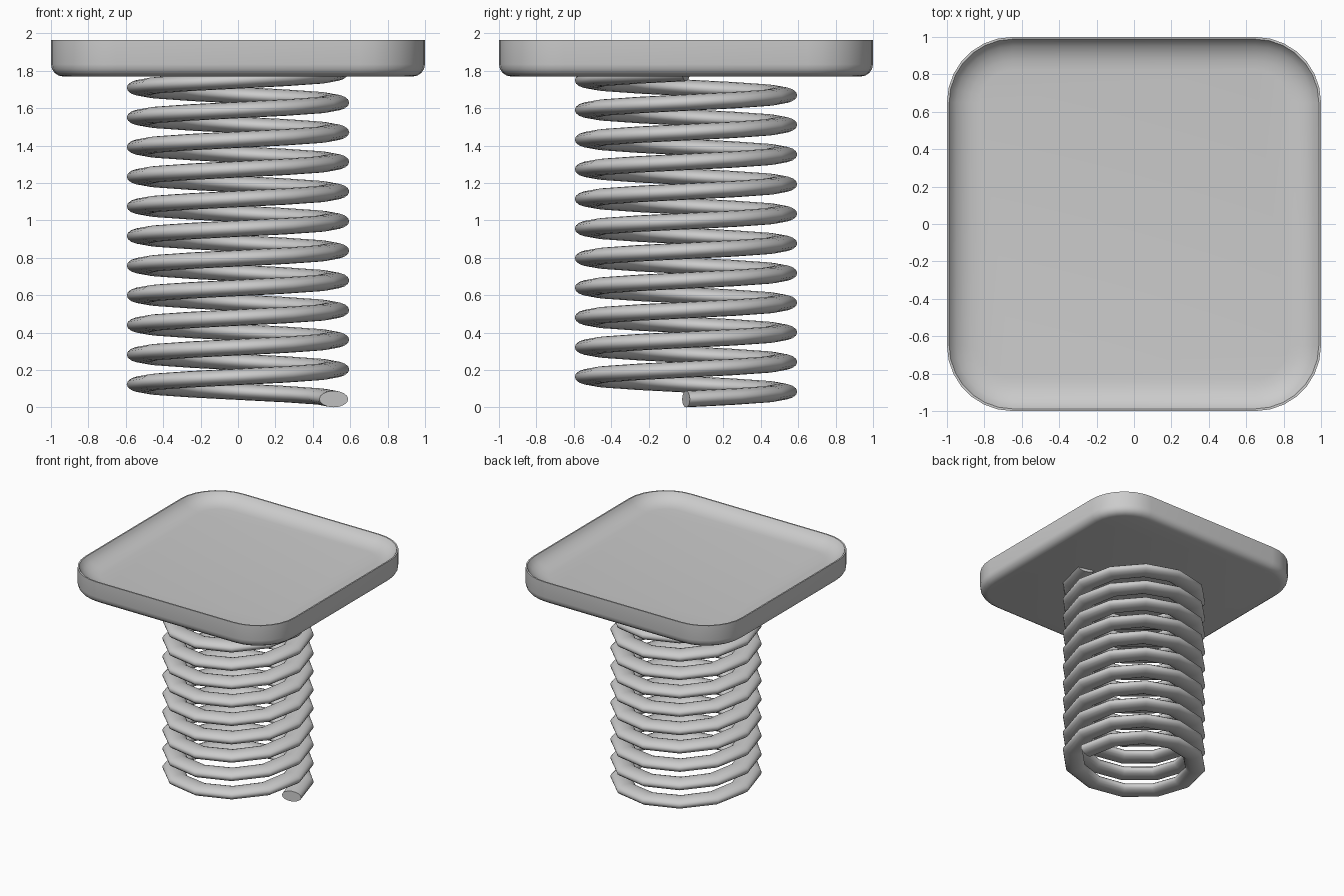
import bpy, bmesh
from math import sin, cos, pi, radians

if "Cube" in bpy.data.objects:
    bpy.data.objects.remove(bpy.data.objects["Cube"])


def loft(name, rings, angle):
    """Skin a list of closed rings and cap both ends."""
    bm = bmesh.new()
    loops = [[bm.verts.new(p) for p in ring] for ring in rings]
    n = len(loops[0])
    for a, b in zip(loops, loops[1:]):
        for i in range(n):
            j = (i + 1) % n
            bm.faces.new((a[i], a[j], b[j], b[i]))
    bm.faces.new(loops[0][::-1])
    bm.faces.new(loops[-1])
    bmesh.ops.recalc_face_normals(bm, faces=bm.faces[:])
    mesh = bpy.data.meshes.new(name)
    bm.to_mesh(mesh)
    bm.free()
    obj = bpy.data.objects.new(name, mesh)
    bpy.context.collection.objects.link(obj)
    bpy.ops.object.select_all(action='DESELECT')
    obj.select_set(True)
    bpy.context.view_layer.objects.active = obj
    bpy.ops.object.shade_smooth_by_angle(angle=radians(angle))
    return obj


def rounded_square(half, radius, z, steps=7):
    pts = []
    for k, (sx, sy) in enumerate([(1, 1), (-1, 1), (-1, -1), (1, -1)]):
        for i in range(steps + 1):
            a = pi / 2 * (k + i / steps)
            pts.append((sx * (half - radius) + radius * cos(a),
                        sy * (half - radius) + radius * sin(a), z))
    return pts


# Coil spring: flattened wire swept along a 12-sided helix
TURNS, SIDES, SECTION = 11, 12, 16
RADIUS, PITCH, Z0 = 0.512, 0.1585, 0.045
HALF_W, HALF_H = 0.08, 0.044
last = TURNS * SIDES
coil = []
for s in range(last + 1):
    a = 2 * pi * s / SIDES
    # end rings sit square to the first and last straight segment
    turn = pi / SIDES
    d = a + (turn if s == 0 else -turn if s == last else 0)
    w = HALF_W if s in (0, last) else HALF_W / cos(turn)
    z = Z0 + PITCH * s / SIDES
    ring = []
    for i in range(SECTION):
        t = 2 * pi * i / SECTION
        u = w * cos(t)
        ring.append((RADIUS * cos(a) + u * cos(d),
                     RADIUS * sin(a) + u * sin(d), z + HALF_H * sin(t)))
    coil.append(ring)
loft("coil_spring", coil, 50)

# Tray top: rounded lower edge, upright wall, shallow dished upper face
profile = [(0.065, 1.77), (0.04, 1.775), (0.019, 1.789), (0.005, 1.81),
           (0.0, 1.835), (0.0, 1.965), (0.012, 1.965), (0.025, 1.945),
           (0.05, 1.922), (0.085, 1.903), (0.125, 1.89), (0.175, 1.885)]
tray = [rounded_square(1 - inset, 0.35 - inset, z) for inset, z in profile]
loft("tray_top", tray, 45)
